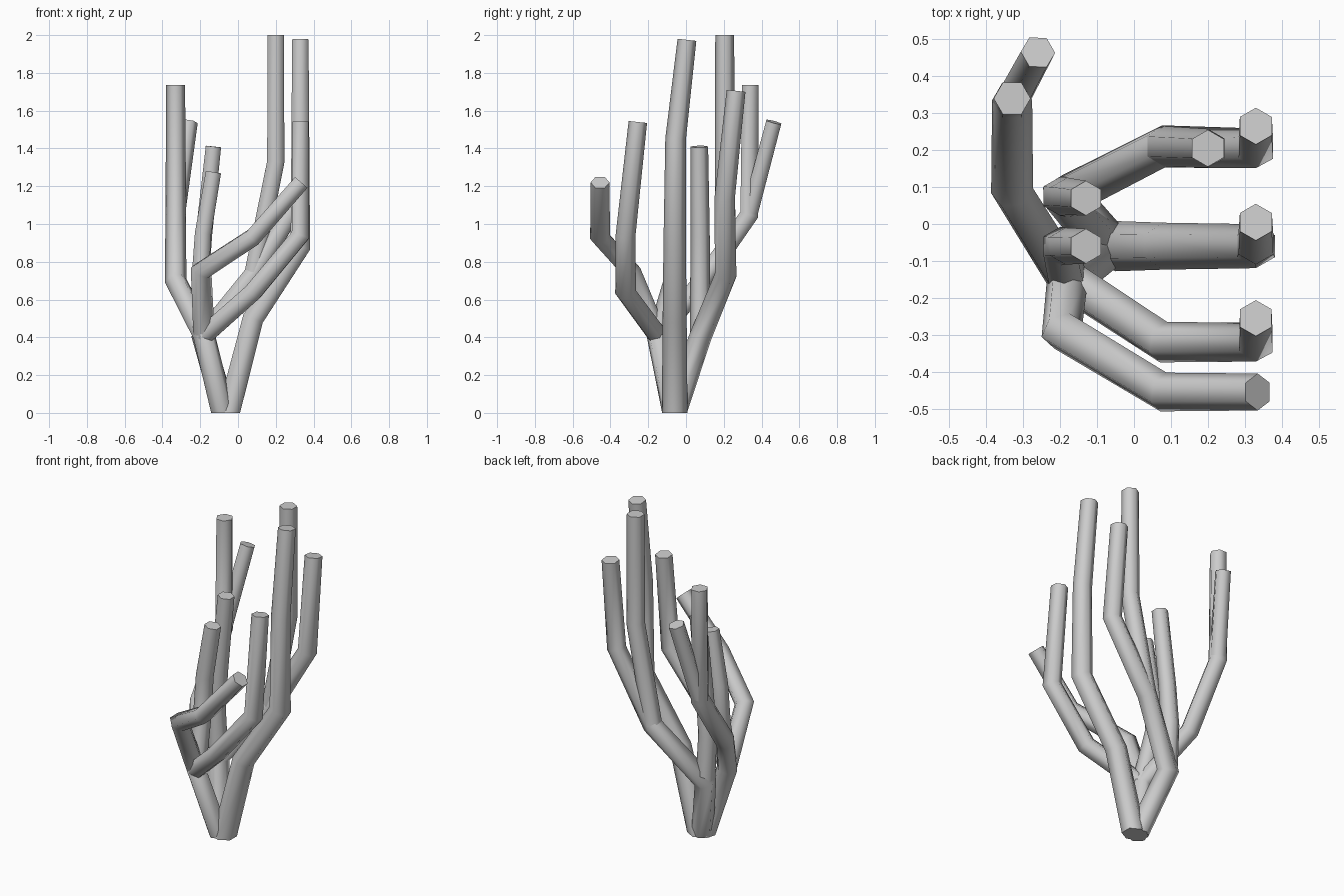
import bpy, bmesh, math
from mathutils import Vector

if "Cube" in bpy.data.objects:
    bpy.data.objects.remove(bpy.data.objects["Cube"])

grey = bpy.data.materials.new("light grey")
grey.diffuse_color = (0.6, 0.6, 0.6, 1)
grey.use_nodes = True
grey.node_tree.nodes["Principled BSDF"].inputs["Base Color"].default_value = grey.diffuse_color

SIDES = 6


def tube(name, pts, r_start, r_tip, side=(0, 1, 0), flat_base=False):
    """Six-sided mitred tube, swept from the tip back down to its root."""
    p = [Vector(c) for c in reversed(pts)]
    n = len(p)
    dirs = [(p[i + 1] - p[i]).normalized() for i in range(n - 1)]
    total = sum((p[i + 1] - p[i]).length for i in range(n - 1))

    # tip ring, square to the last segment
    u = Vector(side)
    u = (u - dirs[0] * u.dot(dirs[0])).normalized()
    v = dirs[0].cross(u)
    unit = []
    for k in range(SIDES):
        a = 2 * math.pi * k / SIDES
        unit.append(u * math.cos(a) + v * math.sin(a))

    bm = bmesh.new()
    rings, run = [], 0.0
    for i in range(n):
        if i:
            run += (p[i] - p[i - 1]).length
            d = dirs[i - 1]
            if i < n - 1:
                normal = d + dirs[i]
            else:
                normal = Vector((0, 0, 1)) if flat_base else d
            # slide each corner along the segment onto the mitre plane
            unit = [o - d * (o.dot(normal) / d.dot(normal)) for o in unit]
        r = r_tip + (r_start - r_tip) * run / total
        rings.append([bm.verts.new(p[i] + o * r) for o in unit])
    for a, b in zip(rings, rings[1:]):
        for k in range(SIDES):
            j = (k + 1) % SIDES
            bm.faces.new((a[k], a[j], b[j], b[k]))
    bm.faces.new(rings[0])
    bm.faces.new(list(reversed(rings[-1])))
    bmesh.ops.recalc_face_normals(bm, faces=bm.faces)

    me = bpy.data.meshes.new(name)
    bm.to_mesh(me)
    bm.free()
    me.materials.append(grey)
    ob = bpy.data.objects.new(name, me)
    bpy.context.collection.objects.link(ob)
    bpy.ops.object.select_all(action='DESELECT')
    ob.select_set(True)
    bpy.context.view_layer.objects.active = ob
    bpy.ops.object.shade_smooth_by_angle(angle=math.radians(65))
    return ob


X, Y = (1, 0, 0), (0, 1, 0)
front_fork = (-0.18, -0.15, 0.41)
back_fork = (-0.185, 0.075, 0.40)
right_fork = (0.08, 0.21, 0.73)
left_fork = (-0.33, 0.335, 1.05)

# front trunk carrying on into the tall left branch
tube("left_branch", [(-0.08, -0.065, 0), front_fork, (-0.33, 0.09, 0.70),
                     left_fork, (-0.33, 0.34, 1.735)], 0.062, 0.05, X, True)
tube("left_twig", [left_fork, (-0.26, 0.465, 1.54)], 0.05, 0.047, X)

# other branches of the front fork
tube("front_branch", [front_fork, (-0.195, -0.29, 0.75), (0.08, -0.455, 0.93),
                      (0.335, -0.455, 1.22)], 0.057, 0.05)
tube("front_right_branch", [front_fork, (0.08, -0.32, 0.64), (0.33, -0.32, 0.94),
                            (0.33, -0.255, 1.54)], 0.057, 0.049)
tube("front_inner_branch", [front_fork, (-0.20, -0.06, 0.72), (-0.185, -0.06, 0.95),
                            (-0.13, -0.06, 1.275)], 0.055, 0.047)

# centre trunk and its tall branch
tube("centre_branch", [(-0.05, -0.06, 0), (0.08, -0.06, 0.50), (0.33, -0.06, 0.88),
                       (0.33, -0.055, 1.45), (0.33, 0.005, 1.975)], 0.068, 0.05, Y, True)

# back trunk with its branches
tube("back_branch", [(-0.07, -0.06, 0), back_fork, right_fork, (0.33, 0.205, 1.14),
                     (0.33, 0.265, 1.705)], 0.063, 0.05, Y, True)
tube("back_twig", [right_fork, (0.20, 0.205, 1.33), (0.20, 0.205, 2.0)], 0.055, 0.05)
tube("back_inner_branch", [back_fork, (-0.20, 0.075, 0.70), (-0.18, 0.075, 0.95),
                           (-0.13, 0.07, 1.41)], 0.055, 0.047)
